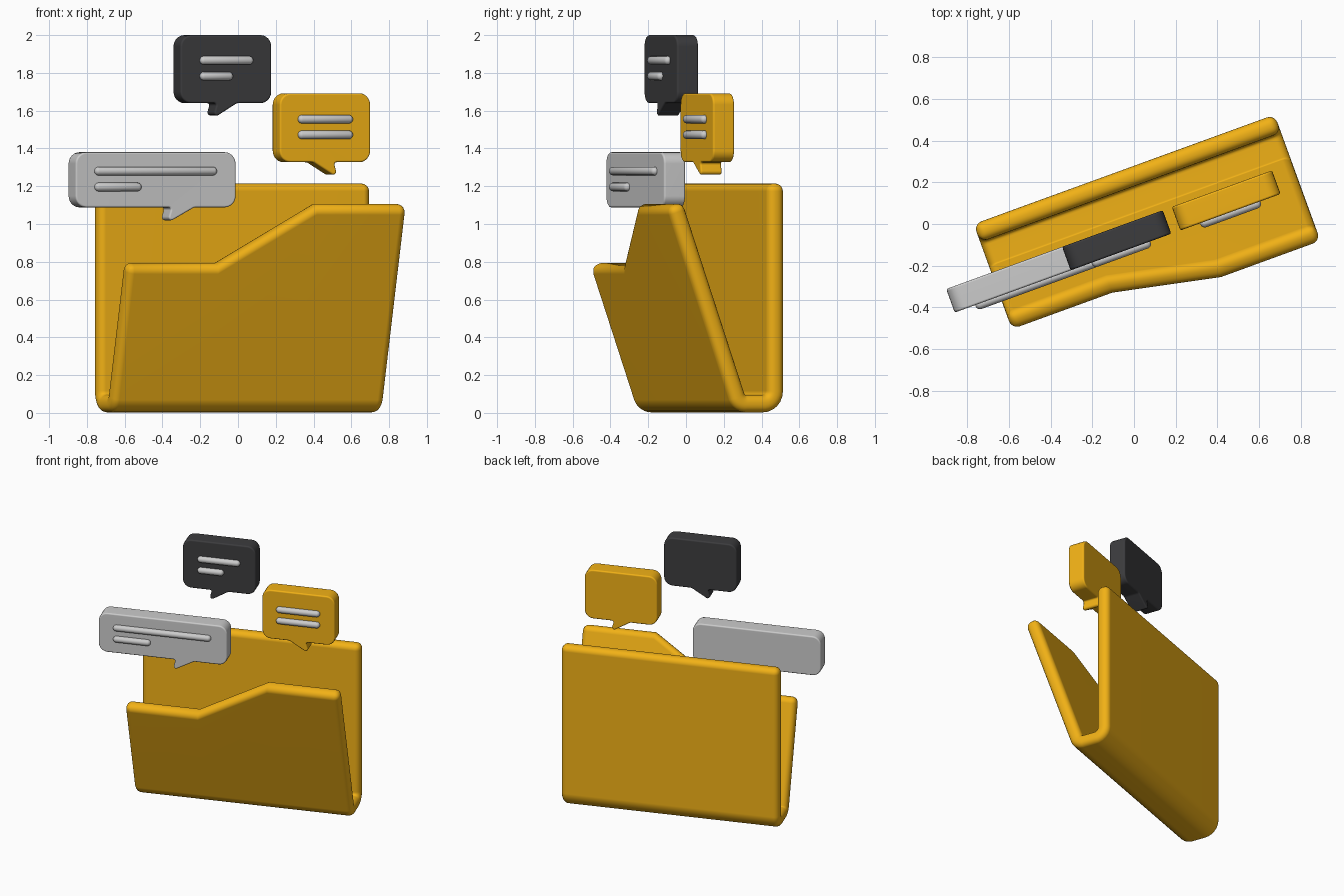
import bpy, bmesh, math
from mathutils import Vector, Matrix

if "Cube" in bpy.data.objects:
    bpy.data.objects.remove(bpy.data.objects["Cube"])

TURN = math.radians(20)  # the whole model is turned about z


def material(name, rgb):
    m = bpy.data.materials.new(name)
    m.diffuse_color = (*rgb, 1)
    m.use_nodes = True
    m.node_tree.nodes["Principled BSDF"].inputs["Base Color"].default_value = m.diffuse_color
    return m


ORANGE = material("orange", (0.88, 0.44, 0.008))
DARK = material("dark", (0.045, 0.045, 0.048))


def make_object(name, bm, mat=None):
    bmesh.ops.recalc_face_normals(bm, faces=bm.faces)
    for f in bm.faces:
        f.smooth = True
    me = bpy.data.meshes.new(name)
    bm.to_mesh(me)
    bm.free()
    ob = bpy.data.objects.new(name, me)
    bpy.context.collection.objects.link(ob)
    ob.rotation_euler.z = TURN
    if mat:
        me.materials.append(mat)
    return ob


def add_bevel(ob, width, segments, angle):
    b = ob.modifiers.new("round", 'BEVEL')
    b.width, b.segments = width, segments
    b.limit_method, b.angle_limit = 'ANGLE', math.radians(angle)
    b.use_clamp_overlap = False
    w = ob.modifiers.new("normals", 'WEIGHTED_NORMAL')
    w.keep_sharp = True


def fillet(a, p, b, r, n=6):
    """Arc of radius r that rounds corner p between a and b."""
    a, p, b = Vector(a), Vector(p), Vector(b)
    d1, d2 = (a - p).normalized(), (b - p).normalized()
    half = d1.angle(d2) / 2
    c = p + (d1 + d2).normalized() * (r / math.sin(half))
    s, e = p + d1 * (r / math.tan(half)) - c, p + d2 * (r / math.tan(half)) - c
    total = s.angle(e)
    return [c + (s * math.sin(total * (1 - i / n)) + e * math.sin(total * i / n)) / math.sin(total)
            for i in range(n + 1)]


# Folder: one bent sheet (back, floor, leaning front) with a stepped front rim
def front_v(z):
    return -0.01 - 0.345 * (z - 0.12)


floor_z, back_v = 0.049, 0.216
columns = [(-0.722, 0.79), (-0.21, 0.79), (0.305, 1.103), (0.812, 1.103)]
rim = Vector((front_v(1), 1))
low_front, low_back = Vector((front_v(floor_z), floor_z)), Vector((back_v, floor_z))
bends = fillet((back_v, 1), low_back, low_front, 0.065) + fillet(low_back, low_front, rim, 0.055)
bm = bmesh.new()
grid = []
for u, top in columns:
    path = [Vector((back_v, 1.214))] + bends + [Vector((front_v(top), top))]
    grid.append([bm.verts.new((u, p.x, p.y)) for p in path])
for c0, c1 in zip(grid, grid[1:]):
    for i in range(len(c0) - 1):
        bm.faces.new((c0[i], c0[i + 1], c1[i + 1], c1[i]))
folder = make_object("folder", bm, ORANGE)
s = folder.modifiers.new("thickness", 'SOLIDIFY')
s.thickness, s.offset, s.use_even_offset = 0.092, 0, True
add_bevel(folder, 0.04, 5, 50)


# Speech bubbles: rounded outline with a tail, given depth and soft edges
def bubble(name, u0, u1, z0, z1, tail, mat, flip=False):
    r = 0.06
    t0, tip, t1 = tail
    w = u1 - u0
    pts = [((0, z0), r), ((t0, z0), 0.012), ((tip, z0 - 0.085), 0.016),
           ((t1, z0), 0.04), ((w, z0), r), ((w, z1), r), ((0, z1), r)]
    outline = []
    for i, (p, rad) in enumerate(pts):
        outline += fillet(pts[i - 1][0], p, pts[(i + 1) % len(pts)][0], rad, 6 if rad == r else 4)
    bm = bmesh.new()
    vs = [bm.verts.new((u1 - p.x if flip else u0 + p.x, -0.105, p.y)) for p in outline]
    face = bm.faces.new(vs)
    ext = bmesh.ops.extrude_face_region(bm, geom=[face])
    bmesh.ops.translate(bm, vec=(0, 0.12, 0),
                        verts=[g for g in ext["geom"] if isinstance(g, bmesh.types.BMVert)])
    add_bevel(make_object(name, bm, mat), 0.01, 3, 60)


bubble("dark_bubble", -0.361, 0.152, 1.64, 2.0, (0.205, 0.18, 0.32), DARK)
bubble("orange_bubble", 0.198, 0.709, 1.327, 1.692, (0.205, 0.18, 0.32), ORANGE, True)
bubble("grey_bubble", -0.952, -0.049, 1.088, 1.38, (0.54, 0.515, 0.67), None)


# Message lines: capsules half sunk in the bubble fronts
def line(name, u0, u1, z, r=0.023):
    bm = bmesh.new()
    bmesh.ops.create_uvsphere(bm, u_segments=16, v_segments=9, radius=r,
                              matrix=Matrix.Rotation(math.pi / 2, 4, 'Y'))
    for v in bm.verts:
        v.co += Vector((u0 + r if v.co.x < 0 else u1 - r, -0.11, z))
    make_object(name, bm)


for name, rows in {
    "dark": [(-0.255, 0.045, 1.866), (-0.255, -0.07, 1.783)],
    "orange": [(0.298, 0.606, 1.555), (0.298, 0.606, 1.472)],
    "grey": [(-0.848, -0.16, 1.28), (-0.848, -0.585, 1.196)],
}.items():
    for i, (u0, u1, z) in enumerate(rows):
        line(f"{name}_line_{i + 1}", u0, u1, z)
